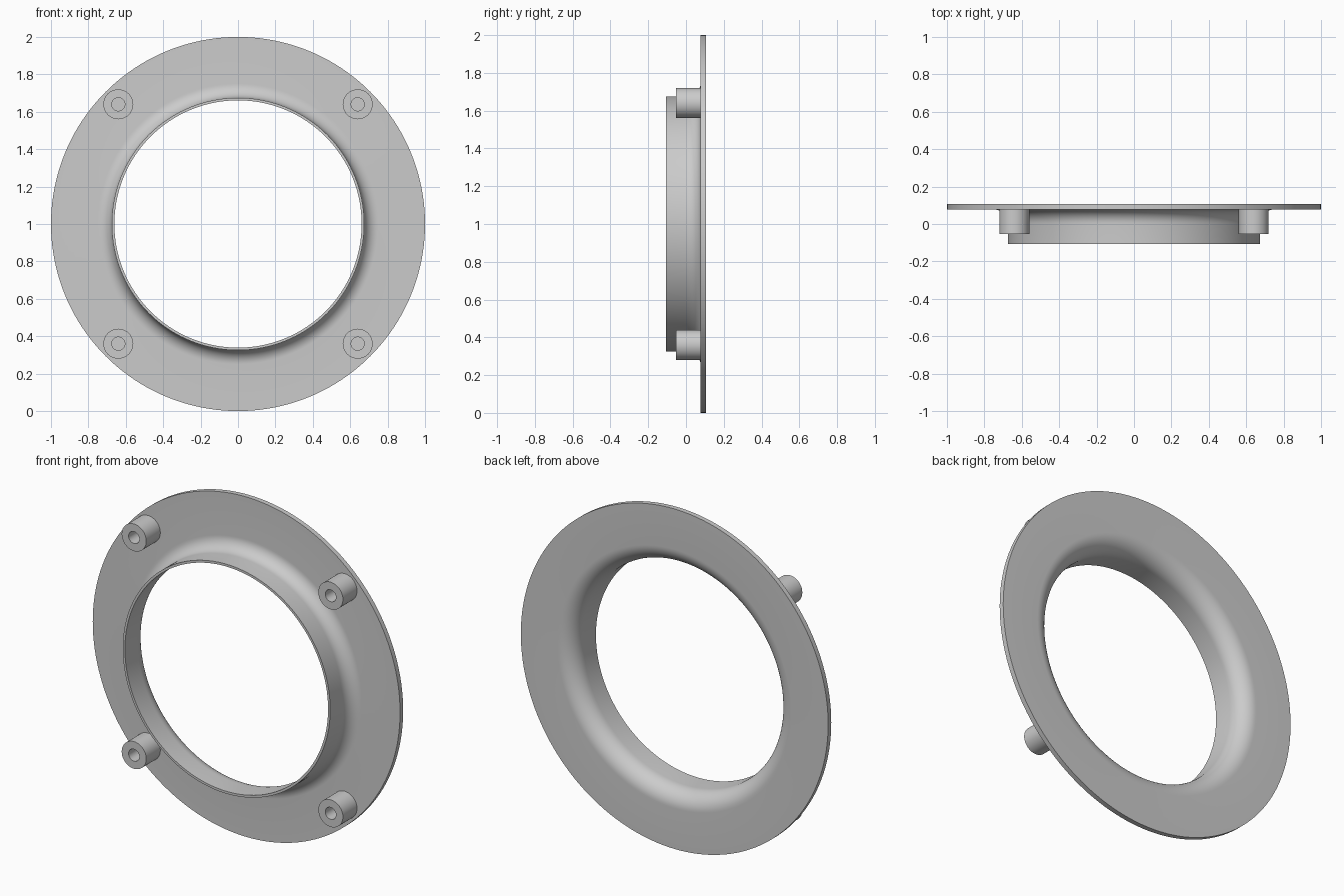
import bpy, bmesh
from math import sin, cos, pi, tau

cube = bpy.data.objects.get("Cube")
if cube:
    bpy.data.objects.remove(cube, do_unlink=True)

grey = bpy.data.materials.new("plain_grey")
grey.use_nodes = True
colour = (0.6, 0.6, 0.6, 1)
grey.diffuse_color = colour
grey.node_tree.nodes["Principled BSDF"].inputs["Base Color"].default_value = colour


def lathe(name, profile, location, steps, closed):
    """Revolve (radius, depth) points about the y axis."""
    bm = bmesh.new()
    verts = [bm.verts.new((r, y, 0)) for r, y in profile]
    pairs = list(zip(verts, verts[1:]))
    if closed:
        pairs.append((verts[-1], verts[0]))
    edges = [bm.edges.new(p) for p in pairs]
    bmesh.ops.spin(bm, geom=verts + edges, cent=(0, 0, 0), axis=(0, 1, 0),
                   angle=tau, steps=steps, use_merge=False)
    bmesh.ops.remove_doubles(bm, verts=bm.verts[:], dist=1e-5)
    bmesh.ops.recalc_face_normals(bm, faces=bm.faces[:])
    mesh = bpy.data.meshes.new(name)
    bm.to_mesh(mesh)
    bm.free()
    mesh.materials.append(grey)
    obj = bpy.data.objects.new(name, mesh)
    obj.location = location
    bpy.context.collection.objects.link(obj)
    bpy.ops.object.select_all(action="DESELECT")
    obj.select_set(True)
    bpy.context.view_layer.objects.active = obj
    bpy.ops.object.shade_smooth_by_angle(angle=pi / 6)
    return obj


def flare(wall, face, radius, steps=12):
    """Quarter arc from the collar wall out to the flange face."""
    angles = [pi / 2 * i / steps for i in range(steps + 1)]
    return [(wall + radius - radius * cos(a), face - radius + radius * sin(a))
            for a in angles]


# Flange with a thin flared collar
front, back, lip = 0.078, 0.107, -0.107
outer, inner = 0.675, 0.661
ring = [(outer, lip)] + flare(outer, front, 0.075)
ring += [(1, front), (1, back)]
ring += flare(inner, back, 0.1)[::-1] + [(inner, lip)]
lathe("flanged_collar", ring, (0, 0, 1), 160, True)

# Four hollow mounting bosses
tip, bore, radius = -0.053, 0.035, 0.08
boss = [(0, front - 0.003), (bore, front - 0.003), (bore, tip),
        (radius, tip), (radius, front + 0.01), (0, front + 0.01)]
for side, sx in (("right", -1), ("left", 1)):
    for level, sz in (("lower", -1), ("upper", 1)):
        lathe(f"{level}_{side}_boss", boss, (0.64 * sx, 0, 1 + 0.64 * sz), 40, False)
